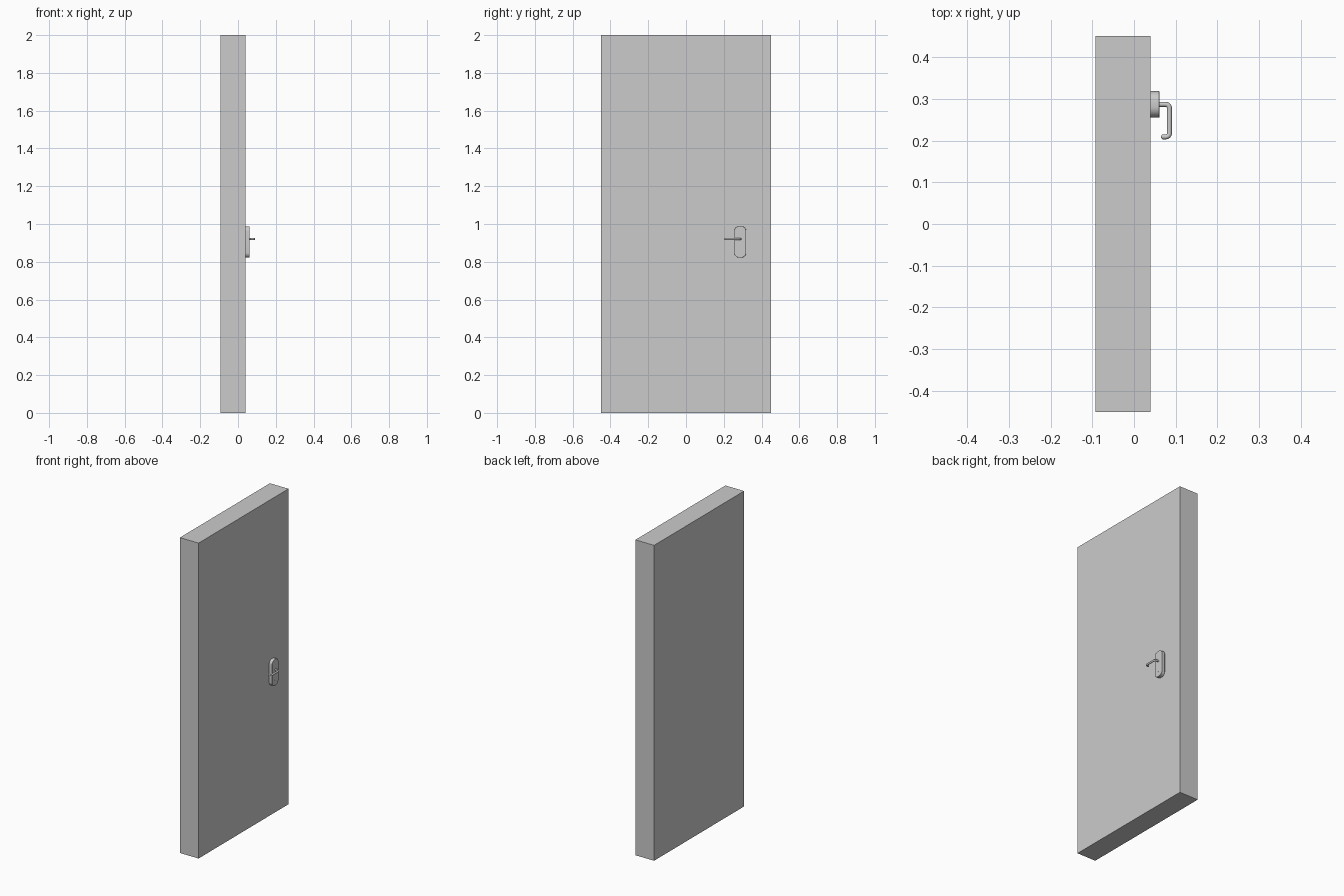
import bpy, bmesh, math
from mathutils import Vector

if "Cube" in bpy.data.objects:
    bpy.data.objects.remove(bpy.data.objects["Cube"])

HY, HZ = 0.287, 0.921      # handle axis
FACE, PLATE = 0.039, 0.061  # door face and plate face in x


def mesh_object(name, bm):
    me = bpy.data.meshes.new(name)
    bmesh.ops.recalc_face_normals(bm, faces=bm.faces)
    bm.to_mesh(me)
    bm.free()
    ob = bpy.data.objects.new(name, me)
    bpy.context.collection.objects.link(ob)
    return ob


def activate(ob):
    bpy.ops.object.select_all(action='DESELECT')
    ob.select_set(True)
    bpy.context.view_layer.objects.active = ob


def smooth(ob):
    activate(ob)
    bpy.ops.object.shade_smooth_by_angle(angle=math.radians(35))


def extrude_x(name, outline, x0, x1):
    bm = bmesh.new()
    face = bm.faces.new([bm.verts.new((x0, y, z)) for y, z in outline])
    new = bmesh.ops.extrude_face_region(bm, geom=[face])['geom']
    bmesh.ops.translate(bm, vec=(x1 - x0, 0, 0),
                        verts=[v for v in new if isinstance(v, bmesh.types.BMVert)])
    return mesh_object(name, bm)


def fillet(points, r, steps=6):
    # round right-angled corners of a path
    pts = [Vector(p) for p in points]
    out = [pts[0]]
    for a, b, c in zip(pts, pts[1:], pts[2:]):
        u, v = (a - b).normalized(), (c - b).normalized()
        for i in range(steps + 1):
            t = math.pi / 2 * i / steps
            out.append(b + u * r * (1 - math.sin(t)) + v * r * (1 - math.cos(t)))
    return out + [pts[-1]]


# door slab
bm = bmesh.new()
bmesh.ops.create_cube(bm, size=1)
bmesh.ops.scale(bm, vec=(FACE + 0.092, 0.902, 2), verts=bm.verts)
bmesh.ops.translate(bm, vec=((FACE - 0.092) / 2, 0, 1), verts=bm.verts)
mesh_object("door_slab", bm)

# backplate with rounded ends
r, half_w, z0, z1 = 0.026, 0.0315, 0.822, 0.988
outline = []
for k, (sy, cz) in enumerate([(1, z1 - r), (-1, z1 - r), (-1, z0 + r), (1, z0 + r)]):
    for i in range(9):
        a = math.pi / 2 * (k + i / 8)
        outline.append((HY + sy * (half_w - r) + r * math.cos(a), cz + r * math.sin(a)))
plate = extrude_x("handle_backplate", outline, FACE, PLATE)
bev = plate.modifiers.new("edge", 'BEVEL')
bev.width, bev.segments = 0.0015, 2
smooth(plate)

# keyhole disc
disc = [(HY - 0.003 + 0.004 * math.cos(math.tau * i / 16),
         0.855 + 0.004 * math.sin(math.tau * i / 16)) for i in range(16)]
smooth(extrude_x("keyhole", disc, PLATE - 0.002, PLATE + 0.0006))

# bent lever
path = fillet([(PLATE - 0.003, HY, HZ), (0.085, HY, HZ), (0.085, 0.209, HZ), (0.071, 0.209, HZ)], 0.009)
cu = bpy.data.curves.new("lever", 'CURVE')
cu.dimensions, cu.bevel_depth, cu.bevel_resolution, cu.use_fill_caps = '3D', 0.006, 4, True
sp = cu.splines.new('POLY')
sp.points.add(len(path) - 1)
for p, co in zip(sp.points, path):
    p.co = (*co, 1)
lever = bpy.data.objects.new("lever", cu)
bpy.context.collection.objects.link(lever)
activate(lever)
bpy.ops.object.convert(target='MESH')
smooth(bpy.context.object)

# rounded lever tip
bm = bmesh.new()
bmesh.ops.create_uvsphere(bm, u_segments=16, v_segments=10, radius=0.0062)
bmesh.ops.translate(bm, vec=(0.071, 0.209, HZ), verts=bm.verts)
smooth(mesh_object("lever_tip", bm))
